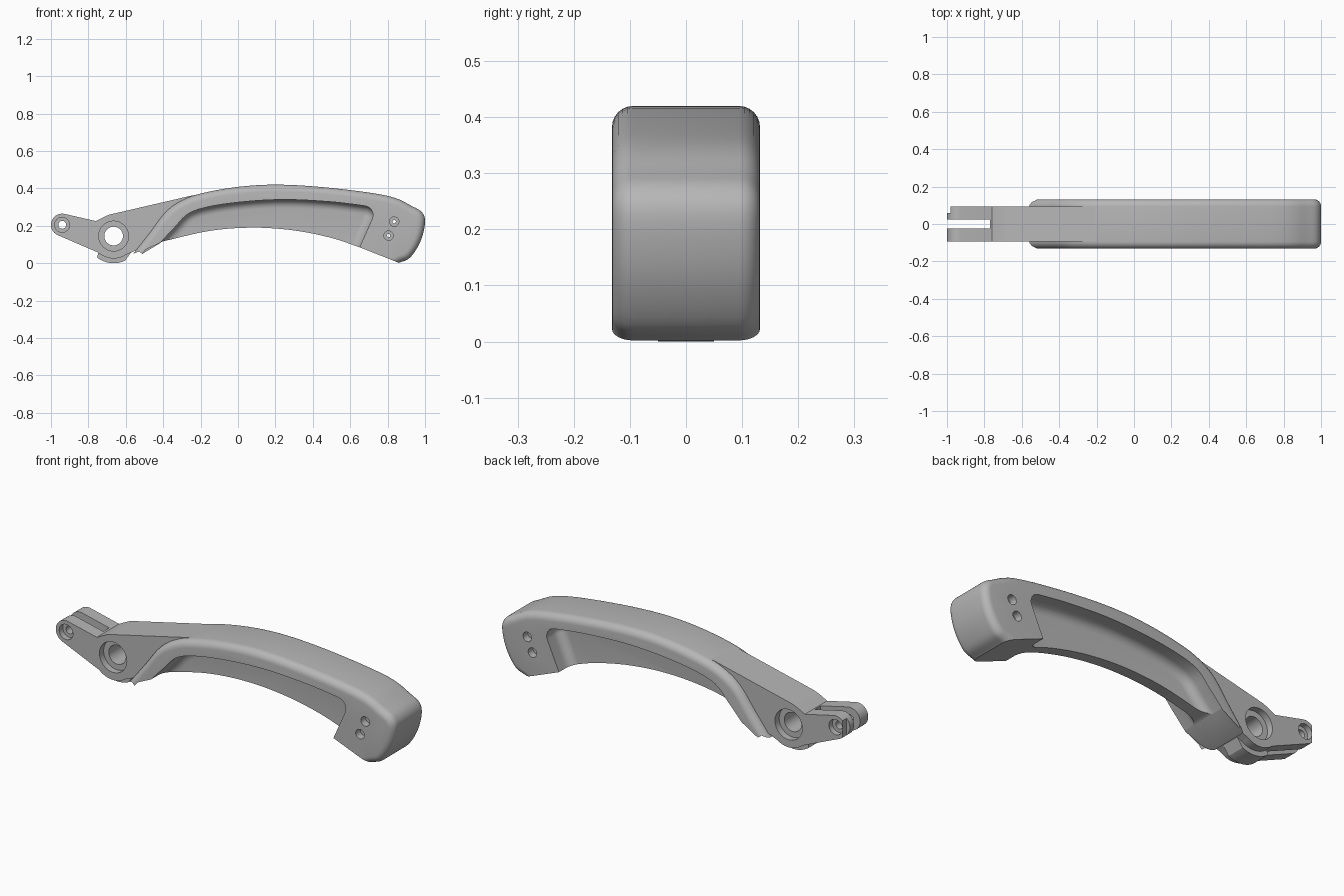
import bpy, bmesh, math
from mathutils import Vector

if "Cube" in bpy.data.objects:
    bpy.data.objects.remove(bpy.data.objects["Cube"])

grey = bpy.data.materials.new("satin_grey")
grey.use_nodes = True
grey.diffuse_color = (0.47, 0.47, 0.47, 1)
grey.node_tree.nodes["Principled BSDF"].inputs["Base Color"].default_value = (0.47, 0.47, 0.47, 1)


def smooth(points, steps=5):
    """Rounded path through a few (x, z) points."""
    p = [Vector(q) for q in points]
    p = [2 * p[0] - p[1]] + p + [2 * p[-1] - p[-2]]
    out = []
    for a, b, c, d in zip(p, p[1:], p[2:], p[3:]):
        for i in range(steps):
            t = i / steps
            out.append(0.5 * (2 * b + (c - a) * t + (2 * a - 5 * b + 4 * c - d) * t * t
                              + (3 * b - a - 3 * c + d) * t ** 3))
    return out + [p[-2]]


def arc(cx, cz, r, start, end, n=16):
    angles = [math.radians(start + (end - start) * i / n) for i in range(n + 1)]
    return [(cx + r * math.cos(a), cz + r * math.sin(a)) for a in angles]


def inset(outline, amount, rounded):
    """Move the rounded edges of a clockwise outline inward."""
    p = [Vector(q) for q in outline]
    n = len(p)
    normals, shifts = [], []
    for i in range(n):
        d = (p[(i + 1) % n] - p[i]).normalized()
        normals.append(Vector((d.y, -d.x)))
        shifts.append(amount if i < rounded else 0)
    out = []
    for i in range(n):
        a, b, s, t = normals[i - 1], normals[i], shifts[i - 1], shifts[i]
        det = a.x * b.y - a.y * b.x
        if abs(det) > 0.2:
            move = Vector((s * b.y - t * a.y, t * a.x - s * b.x)) / det
        else:
            move = (a + b) * max(s, t) / (1 + a.dot(b))
        out.append(p[i] + move)
    return out


def loft(name, layers):
    """Closed solid through matching (y, outline) layers."""
    bm = bmesh.new()
    rings = [[bm.verts.new((x, y, z)) for x, z in outline] for y, outline in layers]
    n = len(rings[0])
    bm.faces.new(rings[0][::-1])
    bm.faces.new(rings[-1])
    for a, b in zip(rings, rings[1:]):
        for i in range(n):
            j = (i + 1) % n
            bm.faces.new((a[i], a[j], b[j], b[i]))
    if bm.calc_volume(signed=True) < 0:
        bmesh.ops.reverse_faces(bm, faces=bm.faces)
    mesh = bpy.data.meshes.new(name)
    bm.to_mesh(mesh)
    bm.free()
    mesh.materials.append(grey)
    obj = bpy.data.objects.new(name, mesh)
    bpy.context.collection.objects.link(obj)
    return obj


def prism(name, outline, y0, y1):
    return loft(name, [(y0, outline), (y1, outline)])


def combine(target, tool, operation):
    """Boolean with the first solver that keeps the body whole."""
    mod = target.modifiers.new(tool.name, 'BOOLEAN')
    mod.operation = operation
    mod.object = tool
    result = None
    for solver in ('EXACT', 'MANIFOLD', 'FLOAT'):
        mod.solver = solver
        bpy.context.view_layer.update()
        shape = target.evaluated_get(bpy.context.evaluated_depsgraph_get())
        mesh = bpy.data.meshes.new_from_object(shape)
        xs = [v.co.x for v in mesh.vertices]
        if xs and max(xs) - min(xs) > 1.5:
            result = mesh
            break
    target.modifiers.clear()
    if result:
        target.data = result
    bpy.data.objects.remove(tool)


def drill(x, z, r, y0, y1):
    combine(handle, prism("drill", arc(x, z, r, 0, 348.75, 31), y0, y1), 'DIFFERENCE')


QUARTER = [math.radians(15 * i) for i in range(7)]

# Curved grip with rounded outer edges
HALF, ROUND = 0.132, 0.038
crown = smooth([(-0.56, 0.05), (-0.47, 0.165), (-0.39, 0.27), (-0.31, 0.33), (-0.2, 0.372),
                (0, 0.408), (0.22, 0.42), (0.5, 0.402), (0.8, 0.36), (0.93, 0.305),
                (0.985, 0.27), (1, 0.215), (0.975, 0.115), (0.92, 0.03), (0.86, 0.002)])
belly = smooth([(0.65, 0.085), (0.5, 0.135), (0.3, 0.175), (0.08, 0.19),
                (-0.15, 0.173), (-0.4, 0.117)])
grip = [(HALF - ROUND + ROUND * math.sin(a),
         inset(crown + belly, ROUND * (1 - math.cos(a)), len(crown) - 1)) for a in QUARTER]
handle = loft("lever_handle", [(-y, ring) for y, ring in grip[::-1]] + grip)

# Narrow lever arm with a rounded tip
SIDE = 0.093
tip = (-0.94, 0.205)
pivot = (-0.665, 0.145)
arm = (arc(*tip, 0.06, 80, 245) + arc(*pivot, 0.12, 228, 305)
       + [(-0.54, 0.07), (-0.4, 0.13), (-0.2, 0.25), (-0.2, 0.371), (-0.25, 0.361)]
       + smooth([(-0.66, 0.266), (-0.7, 0.255), (-0.76, 0.225)], 3))
combine(handle, prism("lever_arm", arm, -SIDE, SIDE), 'UNION')

# Central stop below the pivot
stop = arc(*pivot, 0.145, 232, 295) + [(-0.57, 0.06), (-0.62, 0.14), (-0.72, 0.14)]
combine(handle, prism("pivot_stop", stop, -0.05, 0.05), 'UNION')

# Finger recesses on both sides, filleted onto a central web
WEB, FILLET = 0.03, 0.045
roof = smooth([(-0.41, 0.115), (-0.34, 0.19), (-0.26, 0.268), (-0.125, 0.308),
               (0.08, 0.333), (0.28, 0.34), (0.5, 0.328), (0.64, 0.312)])
pocket = ([(-0.56, -0.06)] + roof + arc(0.672, 0.257, 0.05, 82, -21, 8)
          + [(0.65, 0.085), (0.585, -0.11)])
for side in (-1, 1):
    layers = [(side * (WEB + FILLET * (1 - math.sin(a))),
               inset(pocket, FILLET * (1 - math.cos(a)), len(pocket))) for a in QUARTER[::-1]]
    layers.append((side * 0.2, pocket))
    layers.sort(key=lambda layer: layer[0])
    # Inset is deepest at the web, full size at the mouth
    depth = {round(abs(y), 5): ring for y, ring in layers}
    rings = [(side * y, depth[y]) for y in sorted(depth)]
    far = [(side * (WEB + FILLET * (1 - math.cos(a))),
            inset(pocket, FILLET * (1 - math.sin(a)), len(pocket))) for a in QUARTER]
    combine(handle, loft("finger_recess", far + rings[-1:]), 'DIFFERENCE')

# Fork slot at the tip
slot = [(-1.1, -0.1), (-0.77, -0.1), (-0.77, 0.4), (-1.1, 0.4)]
combine(handle, prism("fork_slot", slot, -0.025, 0.025), 'DIFFERENCE')

# Small step on the rear tine
step = [(-1.1, 0.1), (-0.98, 0.1), (-0.98, 0.3), (-1.1, 0.3)]
combine(handle, prism("tine_step", step, 0.06, 0.2), 'DIFFERENCE')

# Through holes and their counterbores: place, bore, counterbore, surface, depth
for x, z, bore, wide, face, depth in (
        (*tip, 0.021, 0.04, SIDE, 0.03),
        (*pivot, 0.05, 0.08, SIDE, 0.035),
        (0.835, 0.222, 0.009, 0.025, HALF, 0.04),
        (0.805, 0.147, 0.009, 0.025, HALF, 0.04)):
    drill(x, z, bore, -0.3, 0.3)
    for side in (-1, 1):
        drill(x, z, wide, side * (face - depth), side * 0.3)

# Smooth shading with crisp machined edges
bpy.ops.object.select_all(action='DESELECT')
handle.select_set(True)
bpy.context.view_layer.objects.active = handle
bpy.ops.object.shade_smooth_by_angle(angle=math.radians(30))
